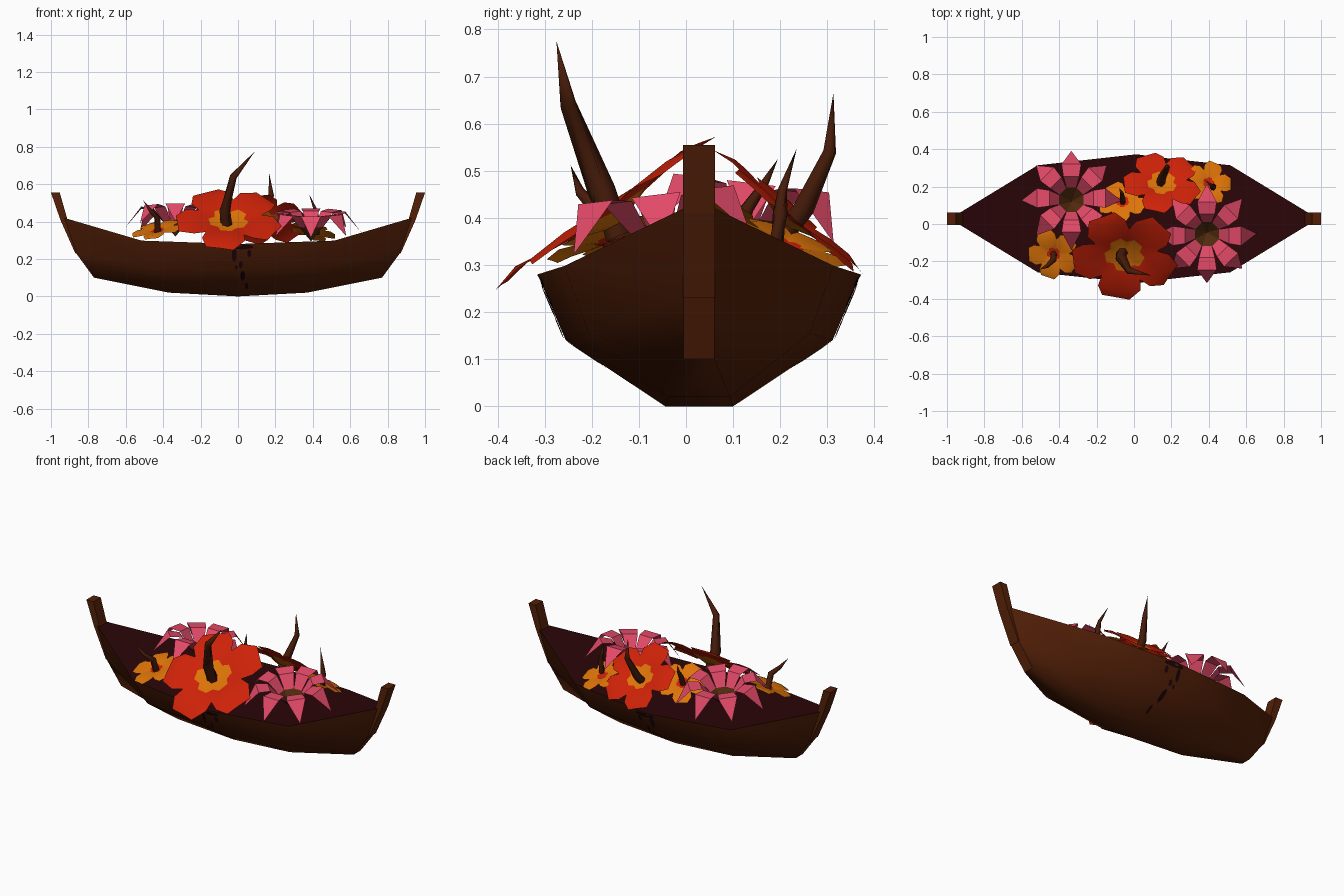
import bpy, bmesh, math
from mathutils import Vector

if "Cube" in bpy.data.objects:
    bpy.data.objects.remove(bpy.data.objects["Cube"])


def srgb(r, g, b):
    return tuple((c / 255 / 12.92 if c < 11 else ((c / 255 + .055) / 1.055) ** 2.4) for c in (r, g, b)) + (1,)


def material(name, *rgb):
    m = bpy.data.materials.new(name)
    m.diffuse_color = srgb(*rgb)
    m.use_nodes = True
    m.node_tree.nodes["Principled BSDF"].inputs["Base Color"].default_value = m.diffuse_color
    return m


WOOD = material("hull brown", 84, 32, 8)
DECK = material("dark maroon", 42, 5, 8)
STAIN = material("stain black", 30, 4, 8)
RED = material("petal red", 206, 34, 8)
ORANGE = material("petal orange", 222, 116, 8)
PINK = material("petal pink", 228, 74, 104)
HORN = material("horn brown", 70, 27, 9)
CORE = material("core brown", 84, 44, 14)


def build(name, verts, faces, mats, indices=None, fix=False, smooth=0):
    me = bpy.data.meshes.new(name)
    me.from_pydata([tuple(v) for v in verts], [], faces)
    for m in mats:
        me.materials.append(m)
    if indices:
        for p, i in zip(me.polygons, indices):
            p.material_index = i
    if fix:
        bm = bmesh.new()
        bm.from_mesh(me)
        bmesh.ops.recalc_face_normals(bm, faces=bm.faces)
        bm.to_mesh(me)
        bm.free()
    if smooth:
        for p in me.polygons:
            p.use_smooth = True
        me.set_sharp_from_angle(angle=math.radians(smooth))
    ob = bpy.data.objects.new(name, me)
    bpy.context.collection.objects.link(ob)
    return ob


CY = 0.028  # centre line of the boat

# Hull: stations of (x, half width, z) for keel, chine and rim
half = [
    [(0, .072, 0), (0, .283, .14), (0, .343, .28)],
    [(.37, .065, .02), (.45, .235, .155), (.515, .286, .298)],
    [(.77, .033, .10), (.865, .033, .23), (.93, .033, .42)],
]
stations = [[(-x, w, z) for x, w, z in s] for s in half[:0:-1]] + half
verts, faces, idx = [], [], []
for s in stations:
    verts += [(x, CY - w, z) for x, w, z in reversed(s)]
    verts += [(x, CY + w, z) for x, w, z in s]
for i in range(len(stations) - 1):
    for j in range(6):
        k = (j + 1) % 6
        faces.append((i * 6 + j, i * 6 + k, i * 6 + 6 + k, i * 6 + 6 + j))
        idx.append(1 if j == 5 else 0)      # the strip between the rims is the deck
last = 6 * (len(stations) - 1)
faces += [tuple(range(6)), tuple(range(last, last + 6))]
build("hull", verts, faces, [WOOD, DECK], idx + [0, 0], True, 50)

# Stem and stern posts
post = [(.862, .235), (.87, .23), (.95, .41), (1, .555), (.953, .555), (.915, .422)]
for side, name in ((1, "bow_post"), (-1, "stern_post")):
    v = [(side * x, CY + w, z) for w in (-.034, .034) for x, z in post]
    n = len(post)
    f = [tuple(range(n)), tuple(range(n, 2 * n))]
    f += [(i, (i + 1) % n, n + (i + 1) % n, n + i) for i in range(n)]
    build(name, v, f, [WOOD], fix=True)


# Stains running down both sides: small plates just off the planking
def plank(x, z, side):
    w = .072 + .211 * z / .14 if z < .14 else .283 + .06 * (z - .14) / .14
    return (x, CY + side * (w - .11 * abs(x) + .004), z)


spots = [(.02, .265, .07, .014), (-.02, .22, .014, .04), (.015, .17, .012, .02), (.025, .11, .014, .028),
         (.045, .055, .009, .02), (.06, .23, .012, .022), (-.01, .155, .008, .012)]
for side, name in ((-1, "front_stains"), (1, "back_stains")):
    v, f = [], []
    for x, z, rx, rz in spots:
        f.append(tuple(range(len(v), len(v) + 6)))
        v += [plank(x + rx * math.sin(a * math.pi / 3), z + rz * math.cos(a * math.pi / 3), side) for a in range(6)]
    build(name, v, f, [STAIN])


def placer(centre, normal):
    """Polar coordinates on a tilted flower; angle 0 points downhill."""
    c, n = Vector(centre), Vector(normal).normalized()
    u = Vector((n.x, n.y, 0))
    u = (u - n * u.dot(n)).normalized()
    w = n.cross(u)
    return lambda r, deg, h: c + u * r * math.cos(math.radians(deg)) + w * r * math.sin(math.radians(deg)) + n * h


# Wide five-petalled flowers with a star-shaped throat
def hibiscus(name, centre, normal, R, spin, petal, throat, t=1):
    at = placer(centre, normal)
    v, f, m = [at(0, 0, -.12 * R)], [], []
    for k in range(5):
        a, b = spin + 72 * k, len(v)
        pts = [(.29 * t, -36, -.02), (.38 * t, -16, 0), (.38 * t, 16, 0), (.29 * t, 36, -.02),
               (.62, -36, .03), (.83, -29, .05), (.80, 0, .07), (.83, 29, .05), (.62, 36, .03),
               (1.0, -17, .01), (.97, -3, .015), (1.02, 13, .01)]
        v += [at(r * R, a + d, h * R) for r, d, h in pts]
        for face, mi in [((-b, 0, 1), 1), ((-b, 1, 2), 1), ((-b, 2, 3), 1),
                         ((0, 4, 5, 1), 0), ((1, 5, 6), 0), ((1, 6, 2), 0), ((2, 6, 7), 0), ((2, 7, 8, 3), 0),
                         ((5, 9, 10, 6), 0), ((6, 10, 11), 0), ((6, 11, 7), 0)]:
            f.append(tuple(b + i for i in face))
            m.append(mi)
    build(name, v, f, [petal, throat], m, smooth=60)


hibiscus("large_red_flower", (-.05, -.165, .41), (0, -.57, .82), .285, -8, RED, ORANGE)
hibiscus("back_red_flower", (.15, .22, .405), (.05, .64, .76), .21, 30, RED, ORANGE)
hibiscus("left_orange_flower", (-.43, -.16, .355), (-.2, -.3, .9), .14, 20, ORANGE, RED, .7)
hibiscus("middle_orange_flower", (-.06, .12, .385), (-.2, .5, .8), .133, 10, ORANGE, RED, .7)
hibiscus("right_orange_flower", (.40, .22, .345), (.22, .35, .9), .125, 15, ORANGE, RED, .7)


# Arched eight-petalled flowers with a deep funnel core
def daisy(name, centre, normal):
    at = placer(centre, normal)
    v, f, m = [at(0, 0, 0)], [], []
    for k in range(8):
        a, b = 45 * k, len(v)
        pts = [(.07, -22.5, .08), (.07, 22.5, .08), (.125, -20, .148), (.125, 20, .148),
               (.19, -16, .155), (.19, 16, .155), (.267, 0, .05)]
        v += [at(r, a + d, h) for r, d, h in pts]
        for face, mi in [((-b, 0, 1), 1), ((0, 2, 3, 1), 0), ((2, 4, 5, 3), 0), ((4, 6, 5), 0)]:
            f.append(tuple(b + i for i in face))
            m.append(mi)
    build(name, v, f, [PINK, CORE], m)


daisy("left_pink_flower", (-.335, .12, .32), (0, .12, .99))
daisy("right_pink_flower", (.39, -.045, .295), (0, -.12, .99))


# Curved thorn-like stamens
def horn(name, r, *path):
    path = [Vector(p) for p in path]
    v, f, n = [], [], 6
    for i, p in enumerate(path[:-1]):
        q = (path[i + 1] - path[max(i - 1, 0)]).to_track_quat('Z', 'Y')
        rad = r * (1, .95, .6)[i]
        v += [p + q @ Vector((rad * math.cos(a * math.tau / n), rad * math.sin(a * math.tau / n), 0)) for a in range(n)]
    v.append(path[-1])
    for i in range(len(path) - 2):
        f += [(i * n + a, i * n + (a + 1) % n, i * n + n + (a + 1) % n, i * n + n + a) for a in range(n)]
    b = (len(path) - 2) * n
    f += [(b + a, b + (a + 1) % n, b + n) for a in range(n)]
    build(name, v, f, [HORN], smooth=70)


horn("large_red_stamen", .032, (-.06, -.14, .36), (-.07, -.18, .46), (-.025, -.25, .64), (.09, -.275, .775))
horn("back_red_stamen", .024, (.14, .21, .37), (.15, .25, .42), (.178, .305, .54), (.165, .313, .665))
horn("left_orange_stamen", .018, (-.43, -.155, .33), (-.43, -.19, .42), (-.465, -.225, .455), (-.507, -.245, .512))
horn("middle_orange_stamen", .016, (-.06, .11, .36), (-.06, .13, .42), (-.065, .165, .47), (-.08, .195, .525))
horn("right_orange_stamen", .017, (.42, .19, .33), (.425, .2, .41), (.415, .205, .46), (.38, .235, .547))
